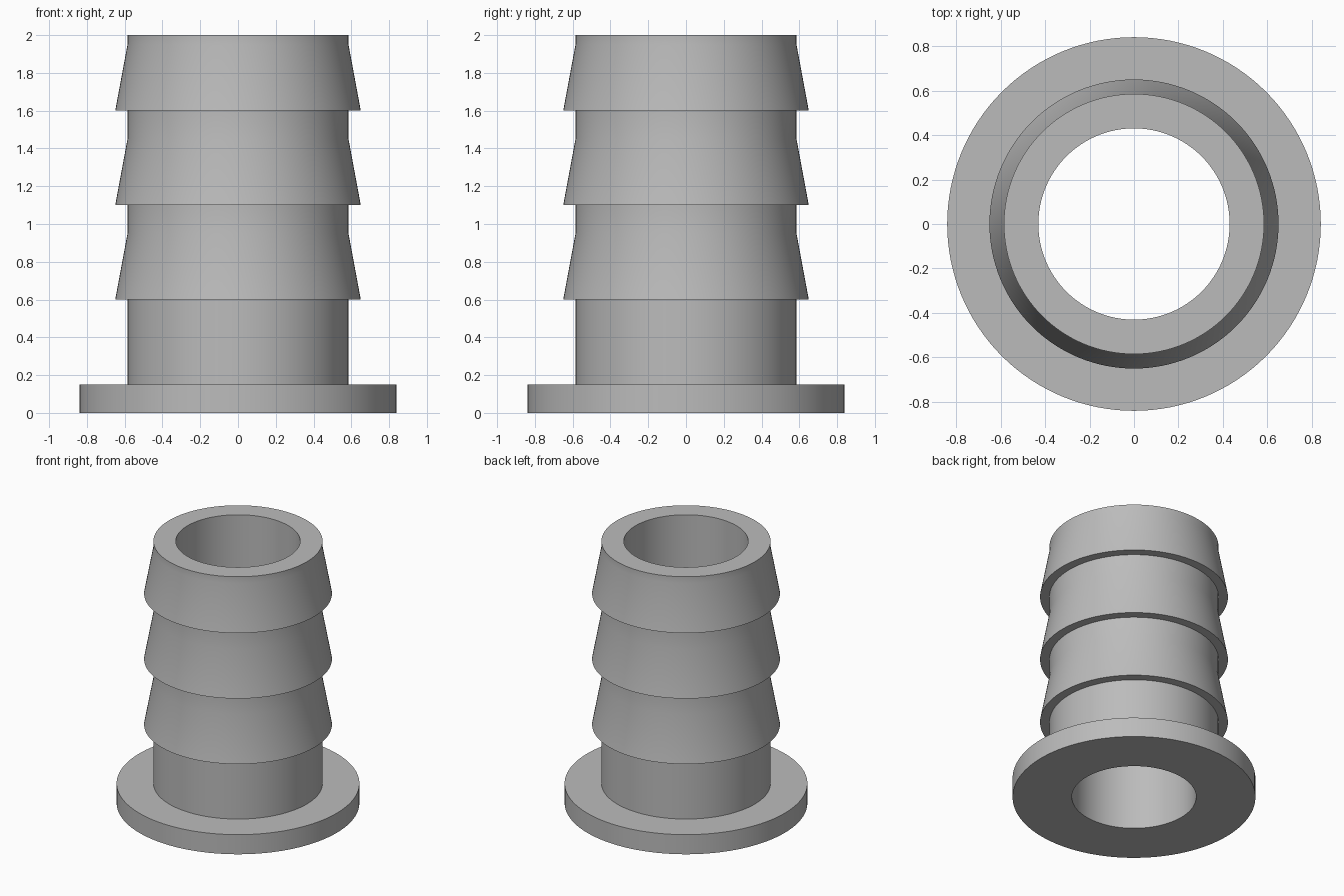
import bpy, bmesh
from math import tau, radians
from mathutils import Matrix

if "Cube" in bpy.data.objects:
    bpy.data.objects.remove(bpy.data.objects["Cube"], do_unlink=True)

SEGMENTS = 128
BORE, TUBE, BARB, FLANGE = 0.43, 0.585, 0.65, 0.84
FLANGE_TOP, TOP, BARB_HEIGHT = 0.15, 2.0, 0.35

# Material
grey = bpy.data.materials.new("grey plastic")
grey.use_nodes = True
colour = (0.5, 0.5, 0.5, 1)
grey.diffuse_color = colour
grey.node_tree.nodes["Principled BSDF"].inputs["Base Color"].default_value = colour

# Half section: flange, tube, three barbs, then the bore
profile = [(BORE, 0), (FLANGE, 0), (FLANGE, FLANGE_TOP), (TUBE, FLANGE_TOP)]
for z in (0.6, 1.1, 1.6):
    profile += [(TUBE, z), (BARB, z), (TUBE, z + BARB_HEIGHT)]
profile += [(TUBE, TOP), (BORE, TOP)]


def lathe(name, points):
    """Revolve a closed half section around z."""
    bm = bmesh.new()
    rings = []
    for i in range(SEGMENTS):
        turn = Matrix.Rotation(tau * i / SEGMENTS, 3, "Z")
        rings.append([bm.verts.new((r, 0, z)) for r, z in points])
        bmesh.ops.rotate(bm, verts=rings[-1], matrix=turn)
    for i, ring in enumerate(rings):
        after = rings[(i + 1) % SEGMENTS]
        for j in range(len(points)):
            k = (j + 1) % len(points)
            bm.faces.new((ring[j], after[j], after[k], ring[k]))
    bmesh.ops.recalc_face_normals(bm, faces=bm.faces)
    mesh = bpy.data.meshes.new(name)
    bm.to_mesh(mesh)
    bm.free()
    mesh.materials.append(grey)
    obj = bpy.data.objects.new(name, mesh)
    bpy.context.collection.objects.link(obj)
    return obj


# Barbed hose fitting with smooth walls and crisp rims
fitting = lathe("barbed_hose_fitting", profile)
bpy.ops.object.select_all(action="DESELECT")
fitting.select_set(True)
bpy.context.view_layer.objects.active = fitting
bpy.ops.object.shade_smooth_by_angle(angle=radians(30))
